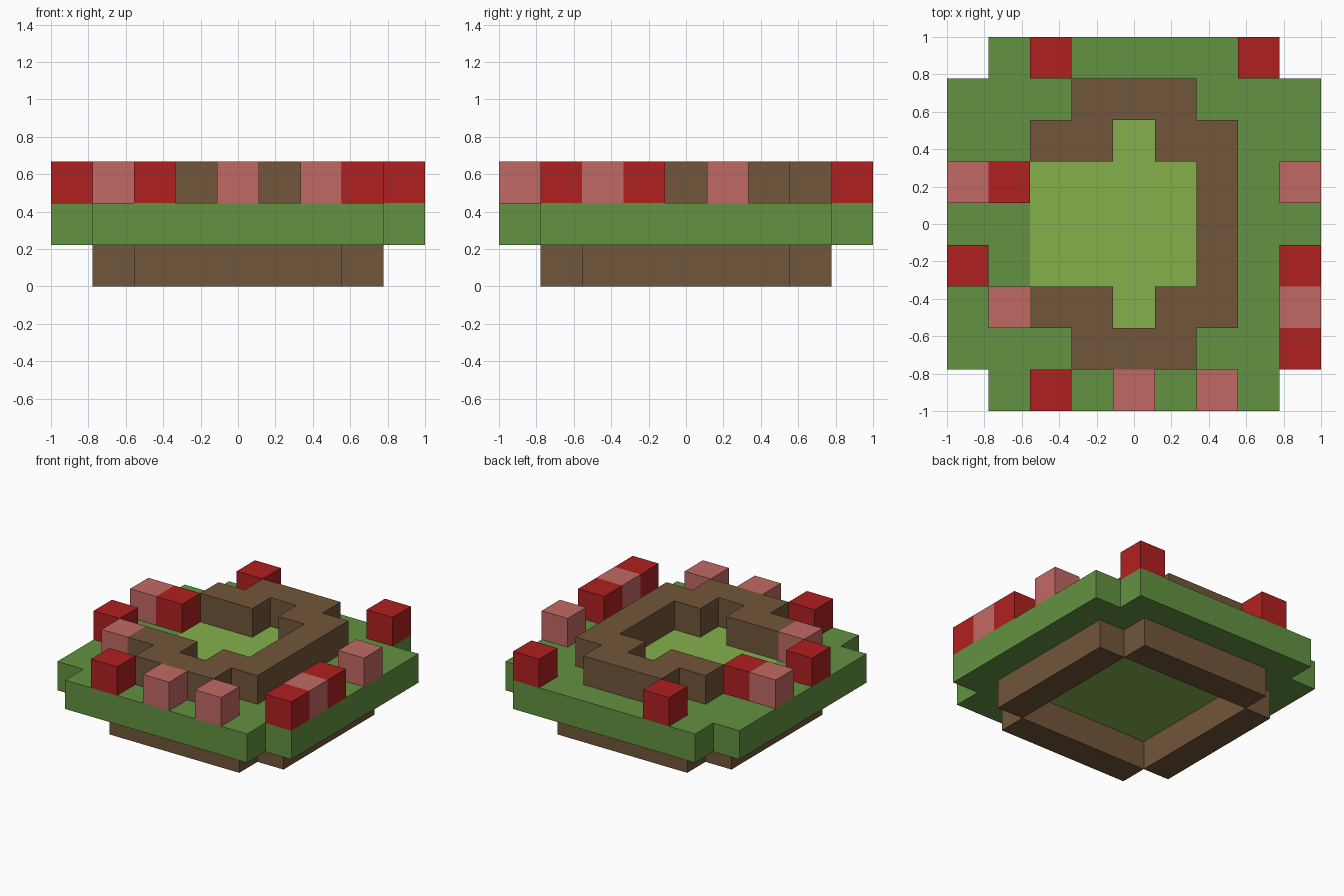
import bpy
import bmesh
from mathutils import Vector

if "Cube" in bpy.data.objects:
    bpy.data.objects.remove(bpy.data.objects["Cube"])

N = 9            # cells along each side
S = 2 / N        # cell size

# Layer plans, back row first: s soil, g grass, l lawn, r red bloom, p pink bloom
BASE = """
.........
..sssss..
.s.....s.
.s.....s.
.s.....s.
.s.....s.
.s.....s.
..sssss..
.........
"""
GROUND = """
.ggggggg.
ggggggggg
gglllllgg
gglllllgg
gglllllgg
gglllllgg
gglllllgg
ggggggggg
.ggggggg.
"""
TOP = """
..r....r.
...sss...
..ss.ss..
pr....s.p
......s..
r.....s.r
.pss.ss.p
...sss..r
..r.p.p..
"""


def material(name, rgb):
    """Flat material from display RGB, stored as linear."""
    lin = [((c / 255 + 0.055) / 1.055) ** 2.4 for c in rgb]
    mat = bpy.data.materials.new(name)
    mat.use_nodes = True
    mat.diffuse_color = (*lin, 1)
    bsdf = mat.node_tree.nodes["Principled BSDF"]
    bsdf.inputs["Base Color"].default_value = (*lin, 1)
    bsdf.inputs["Roughness"].default_value = 0.9
    return mat


soil = material("soil brown", (114, 86, 58))
grass = material("grass green", (98, 146, 65))
lawn = material("lawn light green", (131, 176, 75))
red = material("bloom red", (176, 32, 32))
pink = material("bloom pink", (193, 105, 99))


def cells(plan, letters):
    """Column and row (front row is 0) of every cell marked by the letters."""
    rows = plan.split()[::-1]
    return [(i, j) for j, row in enumerate(rows) for i, c in enumerate(row) if c in letters]


def slab(name, plan_cells, layer, mats, pick=lambda centre: 0):
    """Join grid cells into one footprint and extrude it one layer up."""
    bm = bmesh.new()
    corners = {}

    def vert(i, j):
        if (i, j) not in corners:
            corners[i, j] = bm.verts.new((i * S - 1, j * S - 1, layer * S))
        return corners[i, j]

    for i, j in plan_cells:
        bm.faces.new([vert(i, j), vert(i + 1, j), vert(i + 1, j + 1), vert(i, j + 1)])
    out = bmesh.ops.extrude_face_region(bm, geom=bm.faces[:], use_keep_orig=True)
    moved = [g for g in out["geom"] if isinstance(g, bmesh.types.BMVert)]
    bmesh.ops.translate(bm, verts=moved, vec=Vector((0, 0, S)))
    bmesh.ops.recalc_face_normals(bm, faces=bm.faces[:])
    for f in bm.faces:
        f.material_index = pick(f.calc_center_median())
    mesh = bpy.data.meshes.new(name)
    bm.to_mesh(mesh)
    bm.free()
    for m in mats:
        mesh.materials.append(m)
    obj = bpy.data.objects.new(name, mesh)
    bpy.context.collection.objects.link(obj)
    return obj


# Hollow base: four separate walls meeting only at their corners
base = cells(BASE, "s")
sides = {
    "front_base_wall": lambda i, j: j == 1,
    "back_base_wall": lambda i, j: j == N - 2,
    "right_base_wall": lambda i, j: i == 1,
    "left_base_wall": lambda i, j: i == N - 2,
}
for name, rule in sides.items():
    slab(name, [c for c in base if rule(*c)], 0, [soil])

# Ground slab with the lighter lawn square in the middle
lawn_half = 2.5 * S
slab("ground", cells(GROUND, "gl"), 1, [grass, lawn],
     lambda c: int(max(abs(c.x), abs(c.y)) < lawn_half))

# Open soil rim around the lawn
slab("soil_rim", cells(TOP, "s"), 2, [soil])

# Cube flowers scattered on the grass
for letter, name, mat in (("r", "red_flower", red), ("p", "pink_flower", pink)):
    for n, cell in enumerate(cells(TOP, letter), 1):
        slab(f"{name}_{n}", [cell], 2, [mat])
